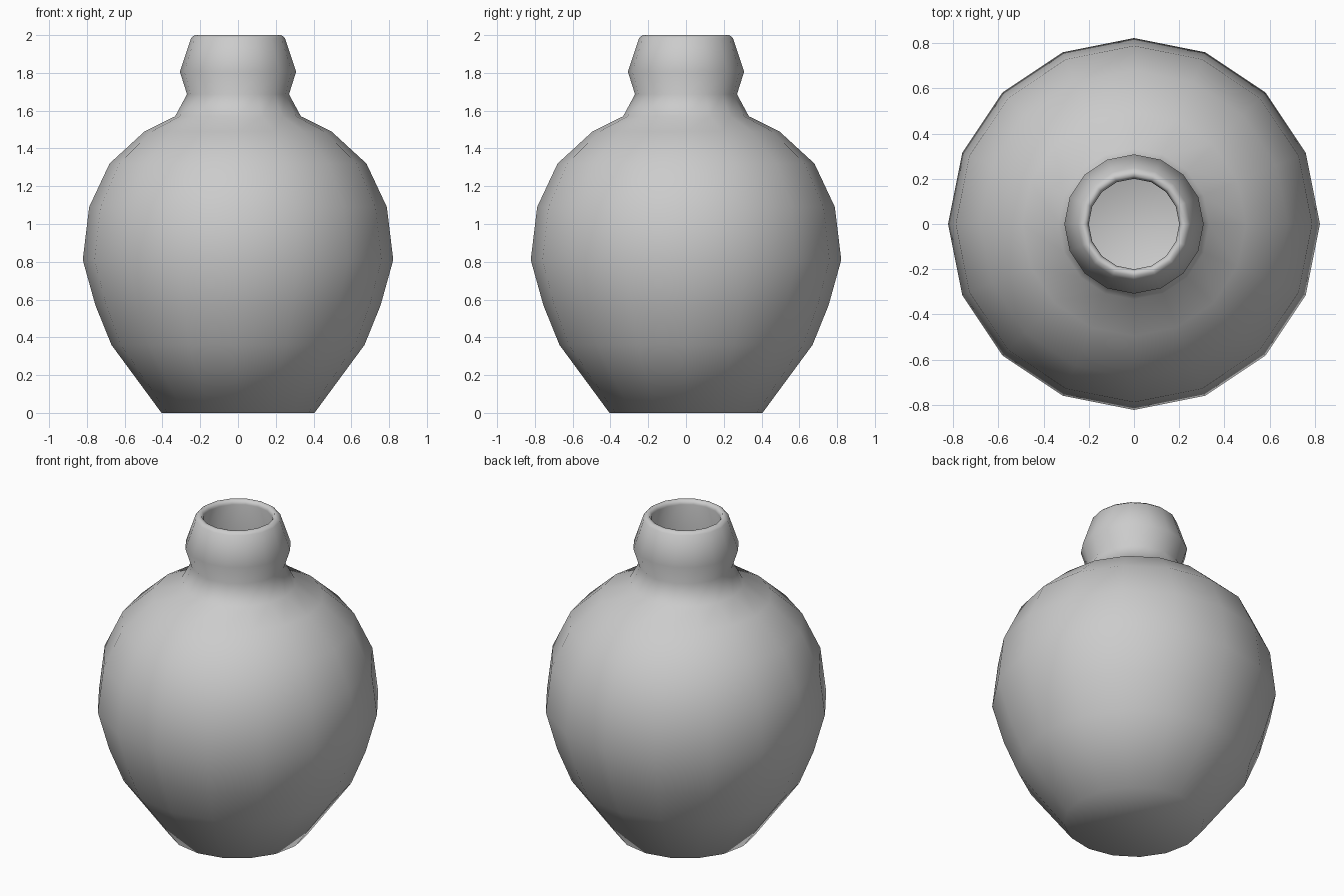
import bpy
import bmesh
from math import cos, sin, tau

cube = bpy.data.objects.get("Cube")
if cube:
    bpy.data.objects.remove(cube, do_unlink=True)

SIDES = 16

# Grey clay
clay = bpy.data.materials.new("grey_clay")
clay.use_nodes = True
colour = (0.6, 0.6, 0.6, 1)
clay.diffuse_color = colour
clay.node_tree.nodes["Principled BSDF"].inputs["Base Color"].default_value = colour

# Outer wall from base to rim, as (radius, height)
outer = [(0.405, 0), (0.67, 0.36), (0.755, 0.57), (0.822, 0.81), (0.788, 1.09),
         (0.68, 1.32), (0.495, 1.49), (0.333, 1.57), (0.27, 1.687),
         (0.308, 1.807), (0.248, 1.985), (0.23, 2.0)]
# Rolled lip, then the hollow inside down to its floor
lip = [(0.212, 2.0), (0.2, 1.975)]
inner = [(0.255, 1.807), (0.22, 1.687), (0.29, 1.54), (0.46, 1.45), (0.63, 1.29),
         (0.737, 1.08), (0.77, 0.81), (0.705, 0.58), (0.62, 0.38), (0.38, 0.05)]


def lathe(name, profile):
    """Turn a profile about z and close both ends."""
    bm = bmesh.new()
    rings = [[bm.verts.new((r * cos(tau * i / SIDES), r * sin(tau * i / SIDES), z))
              for i in range(SIDES)] for r, z in profile]
    for low, high in zip(rings, rings[1:]):
        for i in range(SIDES):
            j = (i + 1) % SIDES
            bm.faces.new((low[i], low[j], high[j], high[i]))
    bm.faces.new(rings[0][::-1])
    bm.faces.new(rings[-1])
    for face in bm.faces:
        face.smooth = True
    mesh = bpy.data.meshes.new(name)
    bm.to_mesh(mesh)
    bm.free()
    mesh.materials.append(clay)
    obj = bpy.data.objects.new(name, mesh)
    bpy.context.collection.objects.link(obj)
    return obj


lathe("vase", outer + lip + inner)
